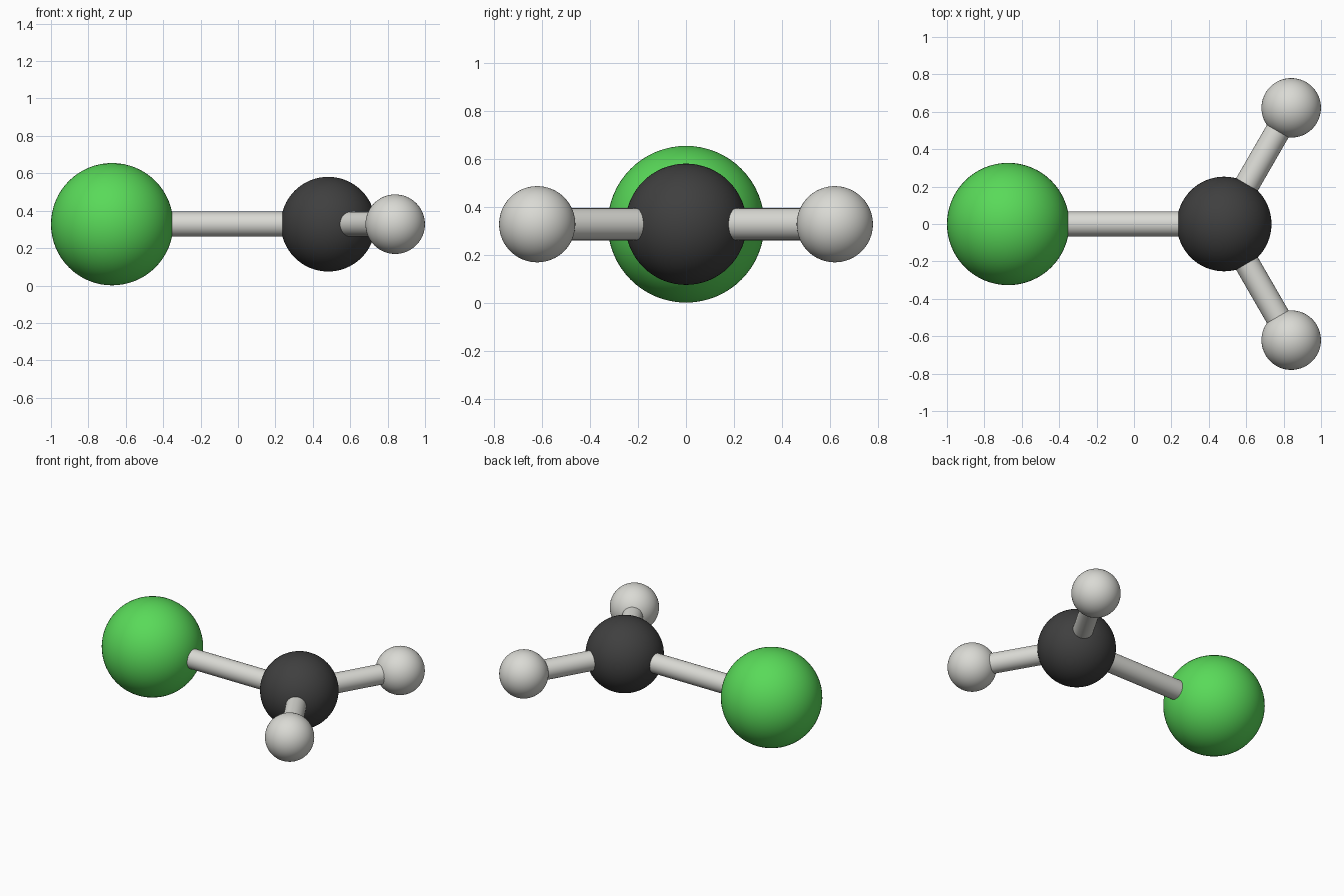
import bpy, math
from mathutils import Vector

if "Cube" in bpy.data.objects:
    bpy.data.objects.remove(bpy.data.objects["Cube"])

Z = 0.328          # height of the molecule plane
BOND_R = 0.067


def material(name, rgb):
    m = bpy.data.materials.new(name)
    m.diffuse_color = (*rgb, 1.0)
    m.use_nodes = True
    m.node_tree.nodes["Principled BSDF"].inputs["Base Color"].default_value = m.diffuse_color
    return m


green = material("green", (0.10, 0.70, 0.10))
dark = material("dark grey", (0.05, 0.05, 0.05))
pale = material("pale grey", (0.70, 0.70, 0.66))


def finish(name, mat):
    ob = bpy.context.object
    ob.name = name
    ob.data.materials.append(mat)
    bpy.ops.object.shade_smooth_by_angle()
    return ob


def atom(name, pos, radius, mat):
    bpy.ops.mesh.primitive_uv_sphere_add(segments=64, ring_count=32,
                                         radius=radius, location=pos)
    return finish(name, mat)


def bond(name, a, b):
    d = b - a
    bpy.ops.mesh.primitive_cylinder_add(
        vertices=32, radius=BOND_R, depth=d.length, location=(a + b) / 2,
        rotation=d.to_track_quat('Z', 'Y').to_euler())
    return finish(name, pale)


# Large green atom and dark centre atom, joined by the long bond
big = Vector((-0.673, 0, Z))
centre = Vector((0.482, 0, Z))
atom("large_atom", big, 0.327, green)
atom("centre_atom", centre, 0.253, dark)
bond("long_bond", big, centre)

# Two small atoms, 60 degrees either side of the axis
for side, label in ((1, "back"), (-1, "front")):
    ang = math.radians(60) * side
    pos = centre + 0.717 * Vector((math.cos(ang), math.sin(ang), 0))
    atom(label + "_small_atom", pos, 0.159, pale)
    bond(label + "_short_bond", centre, pos)
